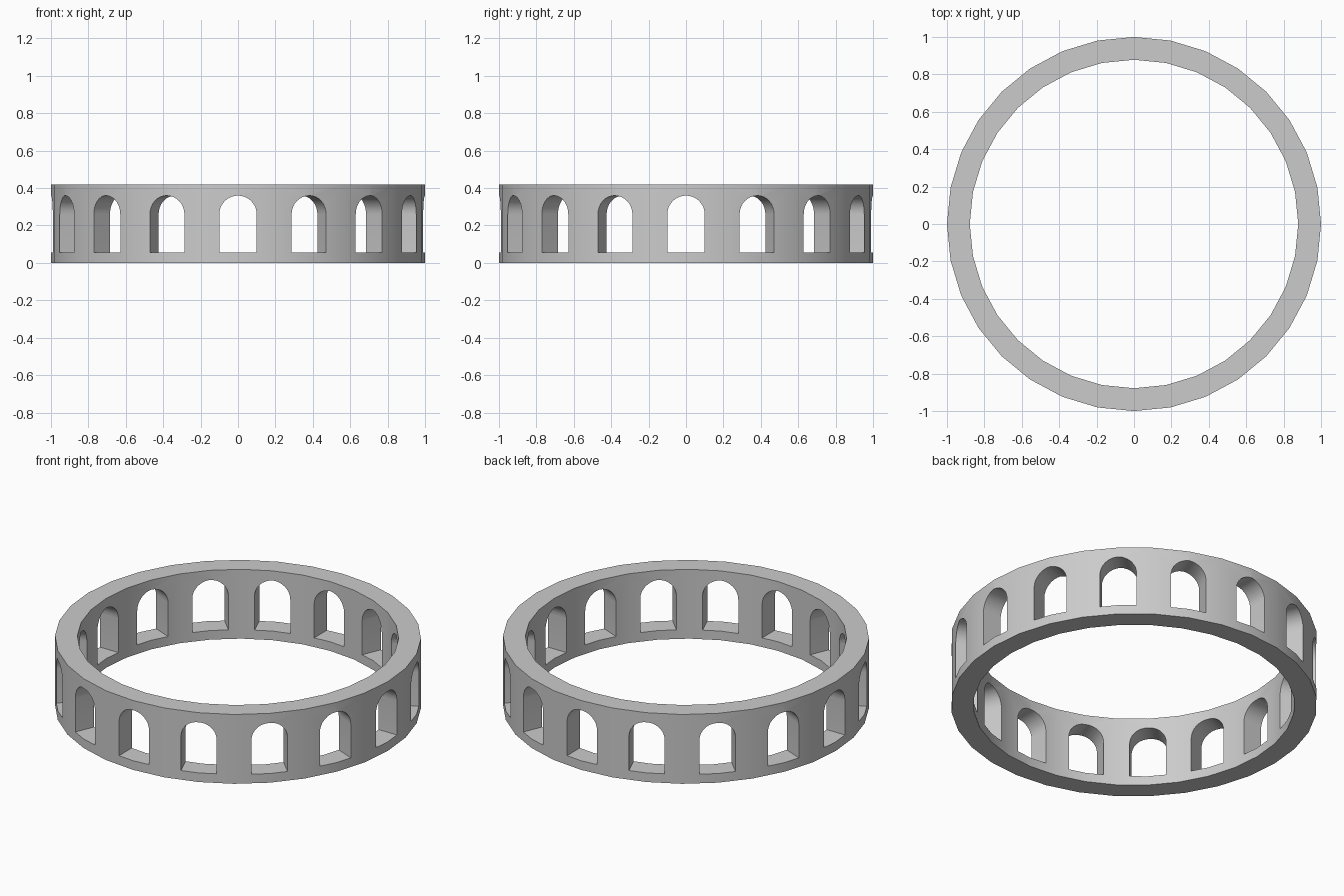
import bpy, bmesh
from math import sin, cos, pi
from mathutils import Matrix

if "Cube" in bpy.data.objects:
    bpy.data.objects.remove(bpy.data.objects["Cube"])

OUTER, INNER, HEIGHT, SIDES = 1.0, 0.878, 0.418, 32
OPENINGS, HALF_W, SILL, SPRING = 16, 0.1, 0.055, 0.26


def make_object(name, bm):
    bmesh.ops.recalc_face_normals(bm, faces=bm.faces)
    mesh = bpy.data.meshes.new(name)
    bm.to_mesh(mesh)
    bm.free()
    obj = bpy.data.objects.new(name, mesh)
    bpy.context.collection.objects.link(obj)
    return obj


# Ring wall: rectangular section carried round 32 sides
bm = bmesh.new()
section = [(INNER, 0), (OUTER, 0), (OUTER, HEIGHT), (INNER, HEIGHT)]
loops = []
for i in range(SIDES):
    a = 2 * pi * i / SIDES
    loops.append([bm.verts.new((r * cos(a), r * sin(a), z)) for r, z in section])
for i in range(SIDES):
    p, q = loops[i], loops[(i + 1) % SIDES]
    for j in range(4):
        k = (j + 1) % 4
        bm.faces.new((p[j], q[j], q[k], p[k]))
ring = make_object("arcade_ring", bm)

# Round-headed openings, one prism per bay
bm = bmesh.new()
arch = [(-HALF_W, SILL), (HALF_W, SILL)]
arch += [(HALF_W * cos(pi * t / 16), SPRING + HALF_W * sin(pi * t / 16)) for t in range(17)]
for i in range(OPENINGS):
    rot = Matrix.Rotation(2 * pi * i / OPENINGS, 3, 'Z')
    face = bm.faces.new([bm.verts.new(rot @ Matrix.Translation((0.7, 0, 0)).to_3x3()
                                      @ Matrix.Identity(3).col[0] * 0.7
                                      + rot @ Matrix.Identity(3).col[1] * y
                                      + Matrix.Identity(3).col[2] * z) for y, z in arch])
    out = bmesh.ops.extrude_face_region(bm, geom=[face], use_keep_orig=True)
    verts = [g for g in out["geom"] if isinstance(g, bmesh.types.BMVert)]
    bmesh.ops.translate(bm, verts=verts, vec=rot.col[0] * 0.45)
cutter = make_object("opening_cutter", bm)
cutter.hide_render = True

# Cut the openings, then smooth the curved walls
mod = ring.modifiers.new("openings", 'BOOLEAN')
mod.operation, mod.solver, mod.object = 'DIFFERENCE', 'EXACT', cutter
bpy.context.view_layer.objects.active = ring
ring.select_set(True)
bpy.ops.object.modifier_apply(modifier=mod.name)
bpy.data.objects.remove(cutter)
bpy.ops.object.shade_smooth_by_angle(angle=pi / 6)
